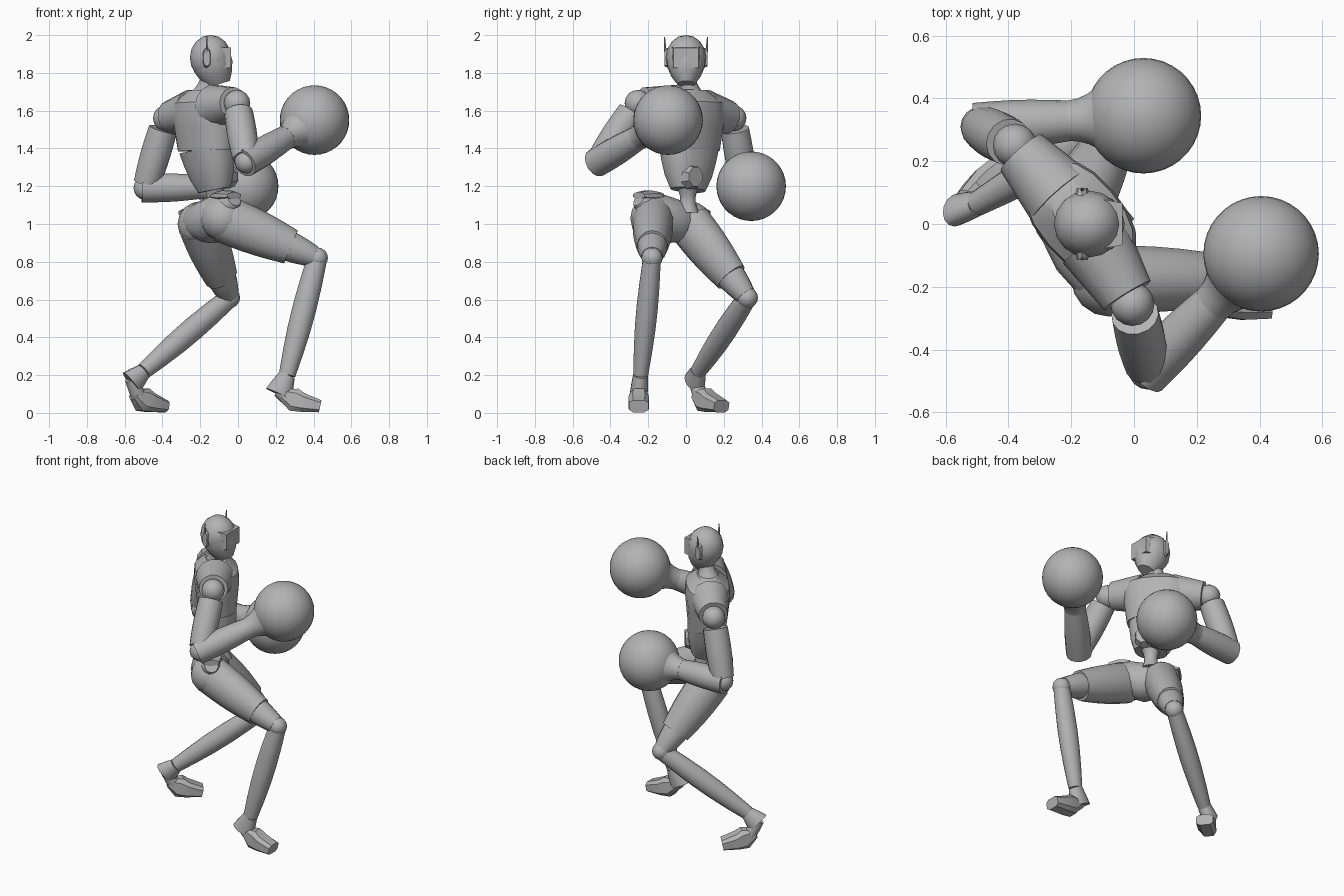
import bpy, bmesh, math
from mathutils import Vector

cube = bpy.data.objects.get("Cube")
if cube:
    bpy.data.objects.remove(cube)

grey = bpy.data.materials.new("clay_grey")
grey.use_nodes = True
clay_colour = (0.45, 0.45, 0.45, 1)
grey.diffuse_color = clay_colour
grey.node_tree.nodes["Principled BSDF"].inputs["Base Color"].default_value = clay_colour


def point(x, y, z):
    return Vector((x, y, z))


FORWARD, LEFTWARD, UP = point(1, 0, 0), point(0, 1, 0), point(0, 0, 1)
ACROSS = point(.65, -.76, 0)       # across the twisted torso
CHEST_AIM = UP.cross(ACROSS)       # where the chest points


def finish(name, bm):
    """Turn the mesh into a grey, smooth-shaded object with sharp edges kept."""
    bmesh.ops.recalc_face_normals(bm, faces=bm.faces)
    mesh = bpy.data.meshes.new(name)
    bm.to_mesh(mesh)
    bm.free()
    mesh.materials.append(grey)
    part = bpy.data.objects.new(name, mesh)
    bpy.context.collection.objects.link(part)
    bpy.ops.object.select_all(action='DESELECT')
    part.select_set(True)
    bpy.context.view_layer.objects.active = part
    bpy.ops.object.shade_smooth_by_angle(angle=math.radians(35))


def path(start, end, count, sag=0):
    """Evenly spaced points from start to end, sagging in the middle."""
    steps = [i / (count - 1) for i in range(count)]
    return [start.lerp(end, t) - UP * sag * math.sin(math.pi * t) for t in steps]


def loft(name, centres, widths, depths, side, sides=14, power=1):
    """Skin elliptical or squarish rings along a path of centres."""
    bm = bmesh.new()
    loops = []
    last = len(centres) - 1
    for i, (centre, width, depth) in enumerate(zip(centres, widths, depths)):
        along = (centres[min(i + 1, last)] - centres[max(i - 1, 0)]).normalized()
        u = (side - along * side.dot(along)).normalized()
        v = along.cross(u)
        loop = []
        for k in range(sides):
            angle = math.tau * (k + .5) / sides
            c, s = math.cos(angle), math.sin(angle)
            c = math.copysign(abs(c) ** power, c)
            s = math.copysign(abs(s) ** power, s)
            loop.append(bm.verts.new(centre + u * c * width + v * s * depth))
        loops.append(loop)
    for lower, upper in zip(loops, loops[1:]):
        for k in range(sides):
            j = (k + 1) % sides
            bm.faces.new((lower[k], lower[j], upper[j], upper[k]))
    bm.faces.new(loops[0])
    bm.faces.new(loops[-1])
    finish(name, bm)


def limb(name, start, end, first, final, bulge=0, side=UP, flat=1, sides=14):
    """Tapered limb that swells in the middle; flat scales its depth."""
    count = 6
    radii = []
    for i in range(count):
        t = i / (count - 1)
        radii.append(first + (final - first) * t + bulge * math.sin(math.pi * t))
    depths = [r * flat for r in radii]
    loft(name, path(start, end, count), radii, depths, side, sides)


def ball(name, centre, radius, segments=16, stretch=(1, 1, 1)):
    bm = bmesh.new()
    bmesh.ops.create_uvsphere(bm, u_segments=segments, v_segments=segments // 2, radius=radius)
    bmesh.ops.scale(bm, vec=stretch, verts=bm.verts)
    bmesh.ops.translate(bm, vec=centre, verts=bm.verts)
    finish(name, bm)


# Head: helmet, jaw, visor, ear pods and antennas
head = point(-.145, 0, 1.88)
chin = point(-.1, 0, 1.74)
ball("helmet", head, .11, 16, (1, .97, 1.1))
loft("jaw", path(head, chin, 4), (.104, .1, .08, .045), (.108, .105, .088, .06), -LEFTWARD)
loft("visor", [head + FORWARD * .05, head + FORWARD * .108], (.11, .095), (.08, .075), LEFTWARD, 4)
for label, sign in (("left", 1), ("right", -1)):
    ear = head + LEFTWARD * sign * .09 - FORWARD * .02
    out = LEFTWARD * sign * .024
    loft(label + "_ear_pod", [ear, ear + out], (.024, .018), (.055, .045), FORWARD, 10, .8)
    limb(label + "_antenna", ear + out * .8 + UP * .03, ear + out + UP * .11,
         .007, .003, 0, FORWARD, 1, 6)

# Torso: neck, chest, abdomen, belly plate and waist
collar = point(-.175, .02, 1.71)
ribs = point(-.165, .015, 1.39)
belly = point(-.125, .01, 1.18)
limb("neck", collar - UP * .03, head - UP * .08, .075, .052, -.015, LEFTWARD)


def torso_part(name, low, high, widths, ratio):
    depths = [w * ratio for w in widths]
    loft(name, path(low, high, len(widths)), widths, depths, ACROSS, 18, .85)


torso_part("chest", ribs, collar, (.18, .19, .2, .21, .2, .1), .65)
torso_part("abdomen", belly, ribs + UP * .01, (.1, .135, .155, .17), .7)
plate = belly + UP * .07 + CHEST_AIM * .05 + ACROSS * .03
loft("belly_plate", [plate, plate + CHEST_AIM * .05], (.065, .05), (.07, .055), ACROSS, 8)
limb("waist", belly - UP * .12, belly + UP * .02, .06, .06, -.02, ACROSS)

# Pelvis and the raised rims over the hips
left_rim = point(-.28, .1, 1.04)
right_rim = point(-.02, -.25, 1.13)
girth = (.03, .1, .12, .11, .04)
loft("pelvis", path(left_rim, right_rim, len(girth), .07), girth, girth, UP)
for label, rim, turn in (("left", left_rim, -1), ("right", right_rim, 1)):
    outer = rim + UP * .02
    inner = outer - ACROSS * turn * .13
    loft(label + "_hip_rim", path(inner, outer, 3), (.02, .03, .02), (.06, .075, .05), UP, 8)

# Arms: sleeve, shoulder, upper arm, elbow, forearm, flared cuff and glove
arms = {
    "right": (point(-.005, -.255, 1.64), point(.045, -.465, 1.33), point(.405, -.095, 1.55)),
    "left": (point(-.38, .25, 1.56), point(-.49, .31, 1.19), point(.03, .345, 1.2)),
}
core = collar - UP * .1
for label, (shoulder, elbow, glove) in arms.items():
    limb(label + "_sleeve", core.lerp(shoulder, .3), core.lerp(shoulder, .9), .12, .088)
    ball(label + "_shoulder", shoulder, .07)
    limb(label + "_upper_arm", shoulder.lerp(elbow, .16), shoulder.lerp(elbow, .94),
         .076, .07, .006, CHEST_AIM)
    ball(label + "_elbow", elbow, .063)
    aim = (glove - elbow).normalized()
    wrist = glove - aim * .24
    limb(label + "_forearm", elbow - aim * .02, wrist, .077, .065, .006)
    flare = [.065 + .1 * (i / 5) ** 2 for i in range(6)]
    loft(label + "_cuff", path(wrist, glove - aim * .08, len(flare)), flare, flare, UP, 24)
    ball(label + "_glove", glove, .184, 36)

# Legs: hip, thigh, knee sleeve, knee, shin, flared heel, ankle and foot
legs = {
    "right": (point(-.08, -.175, 1.03), point(.42, -.18, .82), point(.26, -.24, .2),
              point(.215, -.25, .1), FORWARD, LEFTWARD),
    "left": (point(-.2, .02, 1), point(-.045, .325, .61), point(-.5, .065, .22),
             point(-.565, .045, .16), CHEST_AIM, ACROSS),
}
for label, (hip, knee, ankle, heel, aim, side) in legs.items():
    ball(label + "_hip", hip, .12)
    limb(label + "_thigh", hip, hip.lerp(knee, .72), .11, .082, .008, side, 1.15)
    limb(label + "_knee_sleeve", hip.lerp(knee, .65), hip.lerp(knee, .97), .083, .056, .004, side)
    ball(label + "_knee", knee, .056)
    limb(label + "_shin", knee.lerp(ankle, .03), ankle, .049, .04, .013, side, 1.1)
    loft(label + "_heel", path(ankle, heel, 3), (.04, .045, .048), (.044, .06, .073), side)
    sole = point(heel.x, heel.y, 0) + aim * .02
    steps = ((0, .1), (.06, .07), (.11, .054), (.2, .035))
    centres = [sole + aim * reach + UP * height for reach, height in steps]
    loft(label + "_foot", centres, (.035, .05, .058, .054), (.03, .066, .052, .034),
         aim.cross(UP), 8, .6)
    limb(label + "_ankle", sole + aim * .04 + UP * .07, heel + UP * .02, .042, .036, 0, side)
